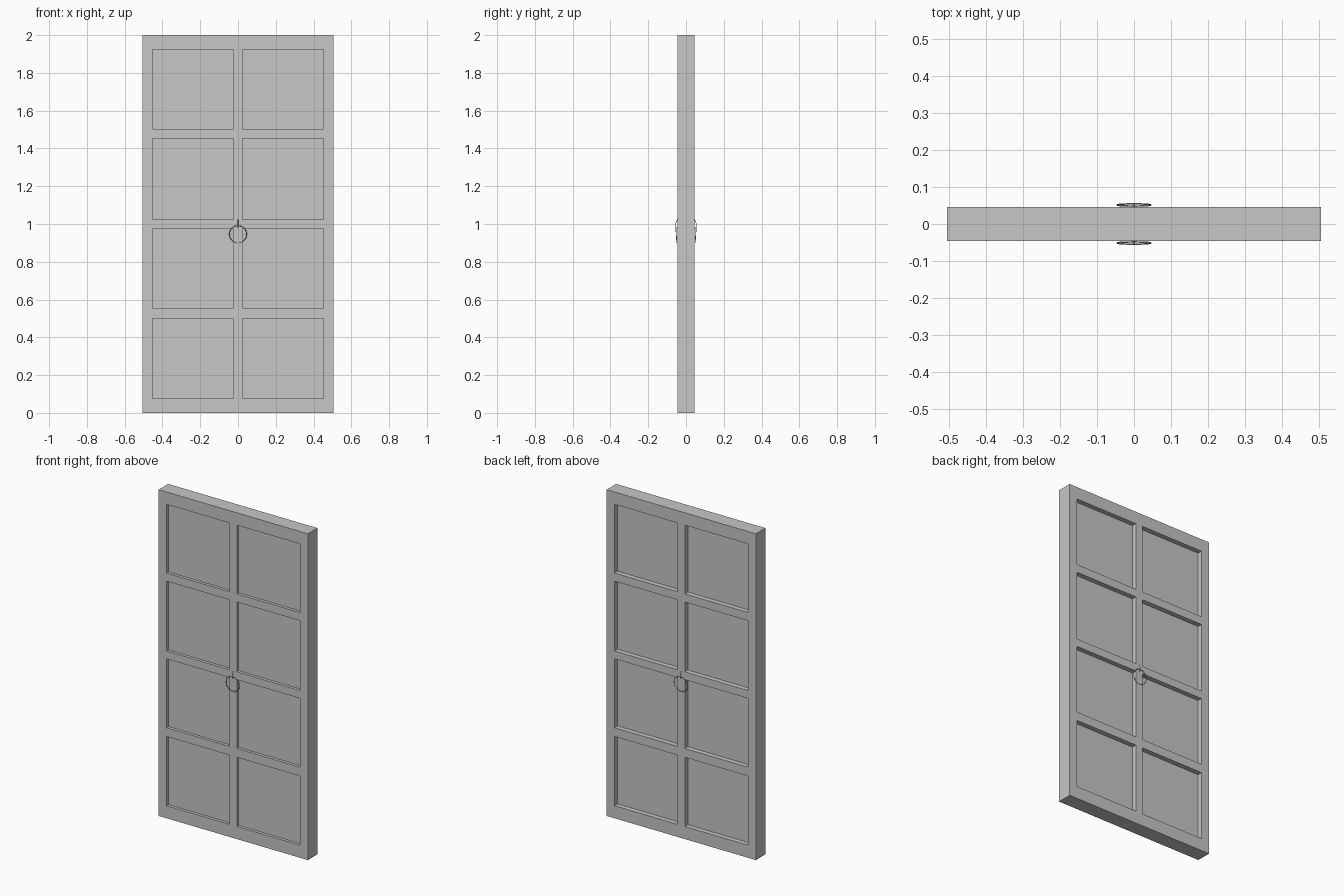
import bpy, bmesh
from math import cos, sin, tau

cube = bpy.data.objects.get("Cube")
if cube:
    bpy.data.objects.remove(cube, do_unlink=True)

grey = bpy.data.materials.new("door_grey")
grey.use_nodes = True
colour = (0.57, 0.57, 0.57, 1)
grey.diffuse_color = colour
grey.node_tree.nodes["Principled BSDF"].inputs["Base Color"].default_value = colour

HALF_W, HALF_T, HEIGHT = 0.506, 0.046, 2.0
XS = [-HALF_W, -0.453, -0.024, 0.024, 0.453, HALF_W]
ZS = [0, 0.077, 0.501, 0.555, 0.977, 1.025, 1.453, 1.503, 1.924, HEIGHT]


def make_object(name, bm):
    bmesh.ops.recalc_face_normals(bm, faces=bm.faces)
    mesh = bpy.data.meshes.new(name)
    bm.to_mesh(mesh)
    bm.free()
    mesh.materials.append(grey)
    obj = bpy.data.objects.new(name, mesh)
    bpy.context.collection.objects.link(obj)


# Door slab: gridded front and back faces, with every other cell sunk as a panel
def add_face(bm, side, depth):
    y = side * HALF_T
    grid = [[bm.verts.new((x, y, z)) for z in ZS] for x in XS]
    for i in range(len(XS) - 1):
        for k in range(len(ZS) - 1):
            ring = [grid[i][k], grid[i + 1][k], grid[i + 1][k + 1], grid[i][k + 1]]
            if i % 2 and k % 2:
                sunk = [bm.verts.new((v.co.x, y - side * depth, v.co.z)) for v in ring]
                bm.faces.new(sunk)
                for a in range(4):
                    b = (a + 1) % 4
                    bm.faces.new((ring[a], ring[b], sunk[b], sunk[a]))
            else:
                bm.faces.new(ring)


bm = bmesh.new()
add_face(bm, -1, 0.018)
add_face(bm, 1, 0.03)
rims = [e for e in bm.edges if e.is_boundary]
bmesh.ops.bridge_loops(bm, edges=rims)
make_object("panelled_door", bm)


# Thin wire bent along a path
def wire(name, points, radius, closed):
    curve = bpy.data.curves.new(name, "CURVE")
    curve.dimensions = "3D"
    curve.bevel_depth = radius
    curve.bevel_resolution = 0
    curve.use_fill_caps = True
    spline = curve.splines.new("POLY")
    spline.points.add(len(points) - 1)
    for p, co in zip(spline.points, points):
        p.co = (*co, 1)
    spline.use_cyclic_u = closed
    curve.materials.append(grey)
    obj = bpy.data.objects.new(name, curve)
    bpy.context.collection.objects.link(obj)


# Hanging ring handle and its staple on each side
for side, label in ((-1, "front"), (1, "back")):
    ring = []
    for n in range(16):
        a = tau * n / 16
        ring.append((0.046 * cos(a), side * (0.0515 + 0.003 * sin(a)), 0.946 + 0.046 * sin(a)))
    wire(label + "_ring_handle", ring, 0.002, True)
    staple = [(0, side * y, z) for y, z in ((0.045, 1.025), (0.055, 1.0), (0.055, 0.985), (0.045, 0.98))]
    wire(label + "_ring_staple", staple, 0.0015, False)
